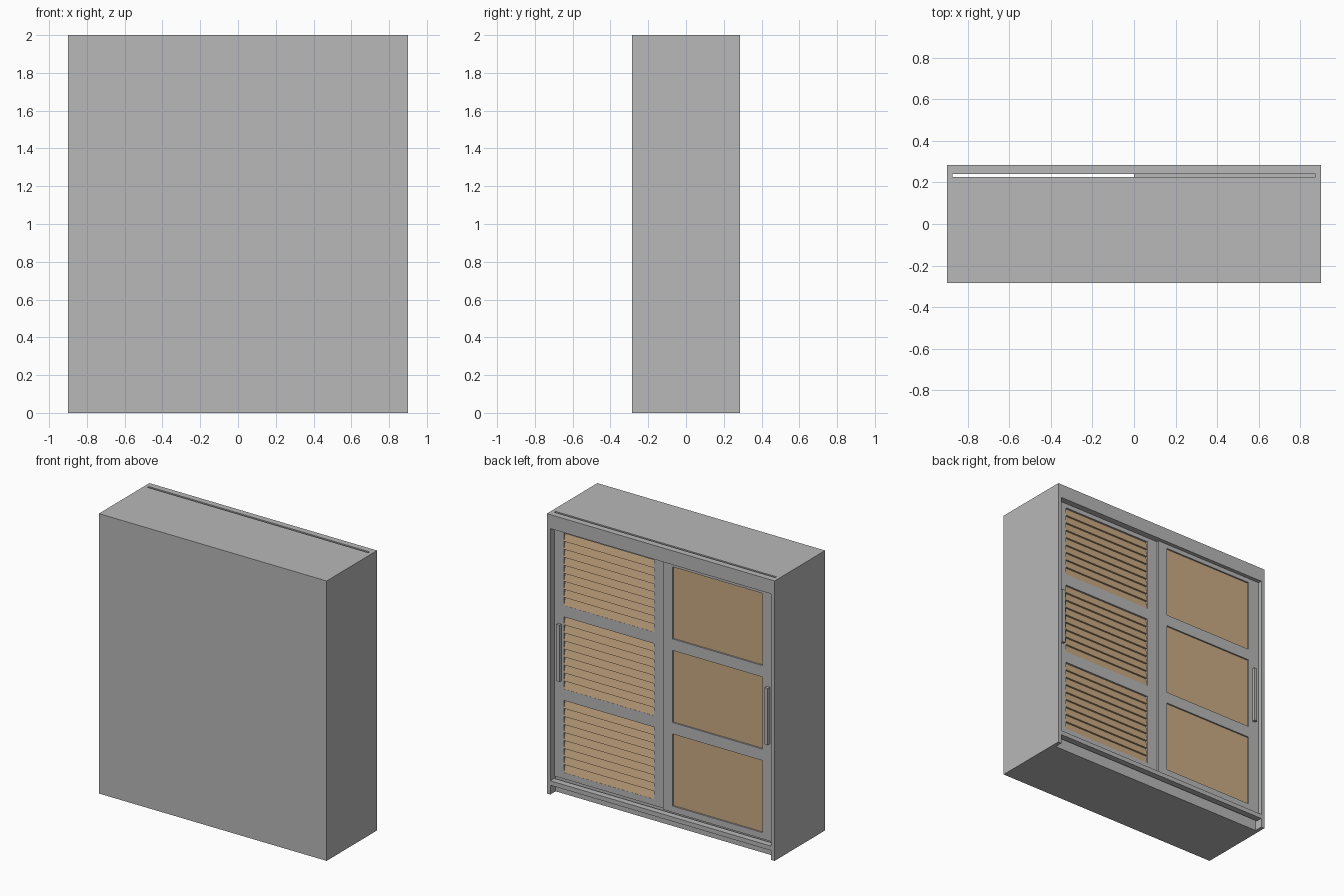
import bpy, bmesh

if "Cube" in bpy.data.objects:
    bpy.data.objects.remove(bpy.data.objects["Cube"])

def material(name, rgb):
    m = bpy.data.materials.new(name)
    m.diffuse_color = (*rgb, 1)
    m.use_nodes = True
    m.node_tree.nodes["Principled BSDF"].inputs["Base Color"].default_value = m.diffuse_color
    return m

GREY = material("grey_paint", (0.48, 0.48, 0.48))
WOOD = material("light_wood", (0.60, 0.41, 0.23))

def finish(bm, name, mat):
    bmesh.ops.recalc_face_normals(bm, faces=bm.faces)
    me = bpy.data.meshes.new(name)
    bm.to_mesh(me)
    bm.free()
    ob = bpy.data.objects.new(name, me)
    me.materials.append(mat)
    bpy.context.collection.objects.link(ob)
    return ob

def box(name, x, y, z, mat=GREY):
    bm = bmesh.new()
    bmesh.ops.create_cube(bm, size=1)
    for v in bm.verts:
        v.co = [r[0] if c < 0 else r[1] for c, r in zip(v.co, (x, y, z))]
    return finish(bm, name, mat)

def cut(target, x, y, z):
    cutter = box("cutter", x, y, z)
    cutter.hide_render = True
    mod = target.modifiers.new("cut", 'BOOLEAN')
    mod.operation = 'DIFFERENCE'
    mod.solver = 'EXACT'
    mod.object = cutter
    bpy.context.view_layer.objects.active = target
    bpy.ops.object.modifier_apply(modifier=mod.name)
    bpy.data.objects.remove(cutter, do_unlink=True)

W = 0.873            # half width inside the side walls
Y0, Y1 = 0.225, 0.24  # rear sliding track
ZB, ZT = 0.115, 1.90  # door bottom and top

# Cabinet body: door opening, kick space and open rear track are cut out
body = box("cabinet_body", (-0.9, 0.9), (-0.285, 0.285), (0, 2))
cut(body, (-W, W), (Y0, 0.4), (0.098, ZT))
cut(body, (-W, W), (Y0, 0.4), (-0.1, 0.066))
cut(body, (-W, W), (Y0, Y1), (-0.1, 2.1))

# Panel openings shared by both doors
BAYS = [(0.16, 0.675), (0.757, 1.272), (1.354, 1.869)]

def door_frame(name, x, hole, y):
    frame = box(name, x, y, (ZB, ZT))
    for z in BAYS:
        cut(frame, hole, (y[0] - 0.1, y[1] + 0.1), z)

def louvres(name, x, z, back, front, n=9):
    # Stepped slats: each slopes outward to its lower edge
    step = (z[1] - z[0]) / n
    prof = [(Y0, z[1]), (Y0, z[0])]
    for i in range(n):
        prof += [(front, z[0] + i * step), (back, z[0] + (i + 1) * step)]
    bm = bmesh.new()
    face = bm.faces.new([bm.verts.new((x[0], a, b)) for a, b in prof])
    ext = bmesh.ops.extrude_face_region(bm, geom=[face])
    verts = [v for v in ext["geom"] if isinstance(v, bmesh.types.BMVert)]
    bmesh.ops.translate(bm, vec=(x[1] - x[0], 0, 0), verts=verts)
    finish(bm, name, WOOD)

# Rear louvred door
LX = (0.085, 0.797)
door_frame("louvred_door_frame", (0, W), LX, (Y0, Y1))
for i, z in enumerate(BAYS):
    louvres(f"louvre_panel_{i + 1}", LX, z, Y0 + 0.001, Y1 - 0.001)

# Front flat-panel door
FX = (-0.785, -0.073)
door_frame("flat_door_frame", (-W, 0), FX, (Y1, 0.257))
for i, z in enumerate(BAYS):
    box(f"flat_panel_{i + 1}", FX, (Y1, 0.246), z, WOOD)

# Handles
box("rear_door_handle", (0.818, 0.842), (Y1, 0.26), (0.81, 1.215))
box("front_door_handle", (-0.842, -0.818), (0.257, 0.28), (0.81, 1.215))
